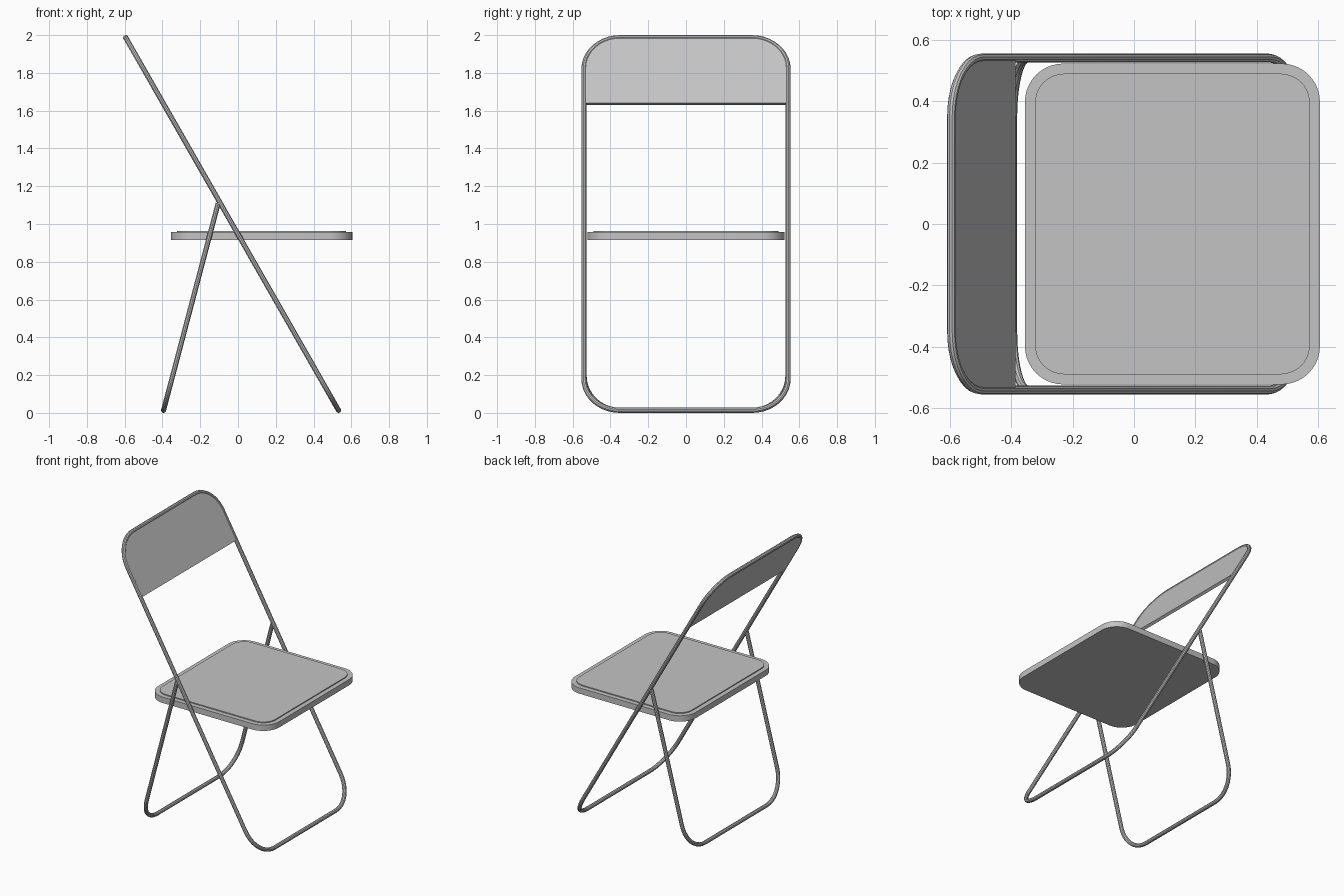
import bpy, bmesh
from math import sin, cos, pi
from mathutils import Vector

cube = bpy.data.objects.get("Cube")
if cube:
    bpy.data.objects.remove(cube, do_unlink=True)


def material(name, value):
    mat = bpy.data.materials.new(name)
    mat.use_nodes = True
    color = (value, value, value, 1)
    mat.diffuse_color = color
    mat.node_tree.nodes["Principled BSDF"].inputs["Base Color"].default_value = color
    return mat


GREY = material("light grey", 0.55)
TUBE = 0.014          # tube radius
HALF_WIDTH = 0.54     # tube centre line to the middle plane
CORNER = 0.19


def arc(cx, cy, r, start, steps=10):
    """Quarter circle, counter-clockwise."""
    return [(cx + r * cos(start + pi / 2 * i / steps),
             cy + r * sin(start + pi / 2 * i / steps)) for i in range(steps + 1)]


def rounded_rect(hx, hy, r):
    pts = []
    for k, (sx, sy) in enumerate([(1, 1), (-1, 1), (-1, -1), (1, -1)]):
        pts += arc(sx * (hx - r), sy * (hy - r), r, k * pi / 2)
    return pts


def finish(obj):
    bpy.ops.object.select_all(action="DESELECT")
    obj.select_set(True)
    bpy.context.view_layer.objects.active = obj
    if obj.type == "CURVE":
        bpy.ops.object.convert(target="MESH")
        obj = bpy.context.object
    bpy.ops.object.shade_smooth_by_angle()
    return obj


def tube(name, points, closed):
    curve = bpy.data.curves.new(name, "CURVE")
    curve.dimensions = "3D"
    curve.bevel_depth = TUBE
    curve.bevel_resolution = 3
    curve.use_fill_caps = True
    spline = curve.splines.new("POLY")
    spline.points.add(len(points) - 1)
    for p, co in zip(spline.points, points):
        p.co = (*co, 1)
    spline.use_cyclic_u = closed
    curve.materials.append(GREY)
    obj = bpy.data.objects.new(name, curve)
    bpy.context.collection.objects.link(obj)
    return finish(obj)


def slab(name, points, offset):
    """Solid from a flat outline, extruded along the offset vector."""
    bm = bmesh.new()
    face = bm.faces.new([bm.verts.new(p) for p in points])
    top = bmesh.ops.extrude_face_region(bm, geom=[face])
    moved = [g for g in top["geom"] if isinstance(g, bmesh.types.BMVert)]
    bmesh.ops.translate(bm, verts=moved, vec=offset)
    bmesh.ops.recalc_face_normals(bm, faces=bm.faces)
    mesh = bpy.data.meshes.new(name)
    bm.to_mesh(mesh)
    bm.free()
    mesh.materials.append(GREY)
    obj = bpy.data.objects.new(name, mesh)
    bpy.context.collection.objects.link(obj)
    return obj


# Main frame: a closed rounded loop in a leaning plane
foot, head = Vector((0.532, 0, TUBE)), Vector((-0.594, 0, 2 - TUBE))
centre, half = (foot + head) / 2, (head - foot).length / 2
up = (head - foot).normalized()
side = Vector((0, 1, 0))
normal = side.cross(up)


def on_frame(u, v):
    return centre + side * u + up * v


loop = rounded_rect(HALF_WIDTH, half, CORNER)
tube("main_frame", [on_frame(u, v) for u, v in loop], True)

# Backrest: upper part of the same loop, filled with a thin panel
low = (1.635 - centre.z) / up.z
outline = [(HALF_WIDTH, low)] + [p for p in loop if p[1] > low] + [(-HALF_WIDTH, low)]
back = slab("backrest", [on_frame(u, v) - normal * 0.01 for u, v in outline], normal * 0.02)
finish(back)

# Rear leg: an open U hinged on the main frame
leg_foot, leg_top = Vector((-0.394, 0, TUBE)), Vector((-0.105, 0, 1.11))
leg_up = (leg_top - leg_foot).normalized()
length = (leg_top - leg_foot).length
inner = HALF_WIDTH - CORNER
u_shape = ([(-HALF_WIDTH, length)] + arc(-inner, CORNER, CORNER, pi)
           + arc(inner, CORNER, CORNER, 1.5 * pi) + [(HALF_WIDTH, length)])
tube("rear_leg", [leg_foot + side * u + leg_up * v for u, v in u_shape], False)

# Seat: rounded tray with a slightly raised pad
SEAT_X = 0.125
for name, hx, hy, r, z, h in [("seat", 0.48, 0.522, 0.125, 0.915, 0.042),
                              ("seat_pad", 0.447, 0.489, 0.095, 0.95, 0.014)]:
    pts = [Vector((SEAT_X + x, y, z)) for x, y in rounded_rect(hx, hy, r)]
    part = slab(name, pts, Vector((0, 0, h)))
    finish(part)
